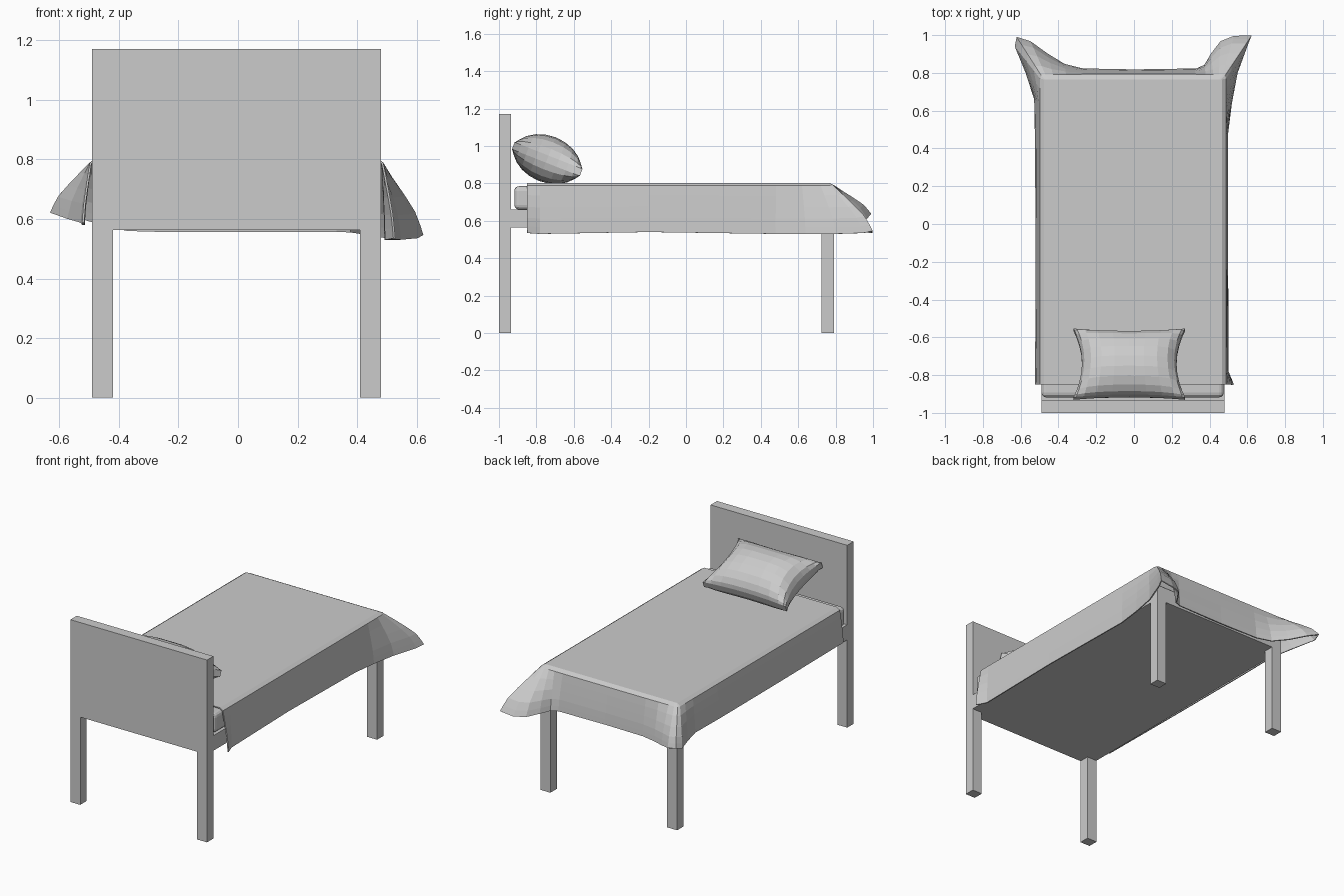
import bpy, bmesh, math
from mathutils import Matrix, Vector

if "Cube" in bpy.data.objects:
    bpy.data.objects.remove(bpy.data.objects["Cube"])


def finish(bm, name):
    bmesh.ops.recalc_face_normals(bm, faces=bm.faces)
    me = bpy.data.meshes.new(name)
    bm.to_mesh(me)
    bm.free()
    ob = bpy.data.objects.new(name, me)
    bpy.context.collection.objects.link(ob)
    return ob


def box(name, x0, x1, y0, y1, z0, z1, bevel=0):
    bm = bmesh.new()
    bmesh.ops.create_cube(bm, size=1)
    for v in bm.verts:
        v.co = ((x0 + x1) / 2 + v.co.x * (x1 - x0),
                (y0 + y1) / 2 + v.co.y * (y1 - y0),
                (z0 + z1) / 2 + v.co.z * (z1 - z0))
    ob = finish(bm, name)
    if bevel:
        m = ob.modifiers.new("Bevel", 'BEVEL')
        m.width, m.segments = bevel, 3
    return ob


# Bed frame
X0, X1 = -0.49, 0.48
box("headboard", X0, X1, -1, -0.935, 0.563, 1.17)
box("bed_base", X0, X1, -0.935, 0.79, 0.563, 0.66)
for end, y in (("head", -1), ("foot", 0.725)):
    for side, x in (("left", X0), ("right", X1 - 0.07)):
        box(f"{end}_{side}_leg", x, x + 0.07, y, y + 0.065, 0, 0.563)
box("mattress", X0, X1 - 0.005, -0.918, 0.78, 0.66, 0.785, 0.025)

# Blanket: top edge (x, y) and hem (x, y, z), from right head round the foot to left head
drape = [
    (.485, -.85, .525, -.85, .535), (.485, -.78, .497, -.78, .53),
    (.485, -.2, .495, -.2, .54), (.485, .48, .495, .48, .53),
    (.485, .62, .515, .64, .53), (.485, .72, .545, .80, .53),
    (.485, .77, .60, .95, .535), (.48, .785, .62, .996, .545),
    (.47, .79, .53, .993, .535), (.45, .79, .46, .965, .54),
    (.42, .79, .41, .90, .55), (.38, .79, .375, .84, .555),
    (.32, .79, .33, .82, .557), (0, .79, 0, .815, .557),
    (-.27, .79, -.27, .82, .557), (-.36, .79, -.37, .845, .56),
    (-.43, .79, -.46, .90, .58), (-.47, .79, -.55, .965, .61),
    (-.49, .785, -.62, .988, .635), (-.495, .77, -.628, .94, .62),
    (-.495, .72, -.57, .80, .60), (-.495, .64, -.525, .66, .587),
    (-.495, .4, -.52, .4, .58), (-.495, -.2, -.518, -.2, .58),
    (-.495, -.85, -.52, -.85, .587),
]
levels = [(0, 0), (.25, .2), (.55, .45), (.8, .68), (.92, .86), (1, 1)]
bm = bmesh.new()
rings = [[bm.verts.new((a * .96, min(b, .765), .8)) for a, b, *_ in drape]]
for h, v in levels:
    rings.append([bm.verts.new((a + (c - a) * h, b + (d - b) * h, .787 + (e - .787) * v))
                  for a, b, c, d, e in drape])
for r, s in zip(rings, rings[1:]):
    for i in range(len(drape) - 1):
        bm.faces.new((r[i], r[i + 1], s[i + 1], s[i]))
bm.faces.new(rings[0])
bmesh.ops.remove_doubles(bm, verts=bm.verts, dist=0.001)
blanket = finish(bm, "blanket")
m = blanket.modifiers.new("Thickness", 'SOLIDIFY')
m.thickness, m.offset = 0.007, 0

# Pillow: subdivided cube pinched to a plump cushion with pulled-out corners
bm = bmesh.new()
bmesh.ops.create_cube(bm, size=2)
bmesh.ops.subdivide_edges(bm, edges=bm.edges, cuts=9, use_grid_fill=True)
for vert in bm.verts:
    u, v, w = vert.co
    u, v = math.sin(u * math.pi / 2), math.sin(v * math.pi / 2)
    plump = max(0, (1 - u ** 4) * (1 - v * v)) ** 0.6
    vert.co = (u * (.25 + .045 * v * v), v * (.18 + .015 * u * u), w * (.02 + .105 * plump))
bm.transform(Matrix.Translation(Vector((-.025, -.742, .93))) @ Matrix.Rotation(math.radians(-21.5), 4, 'X'))
finish(bm, "pillow")
